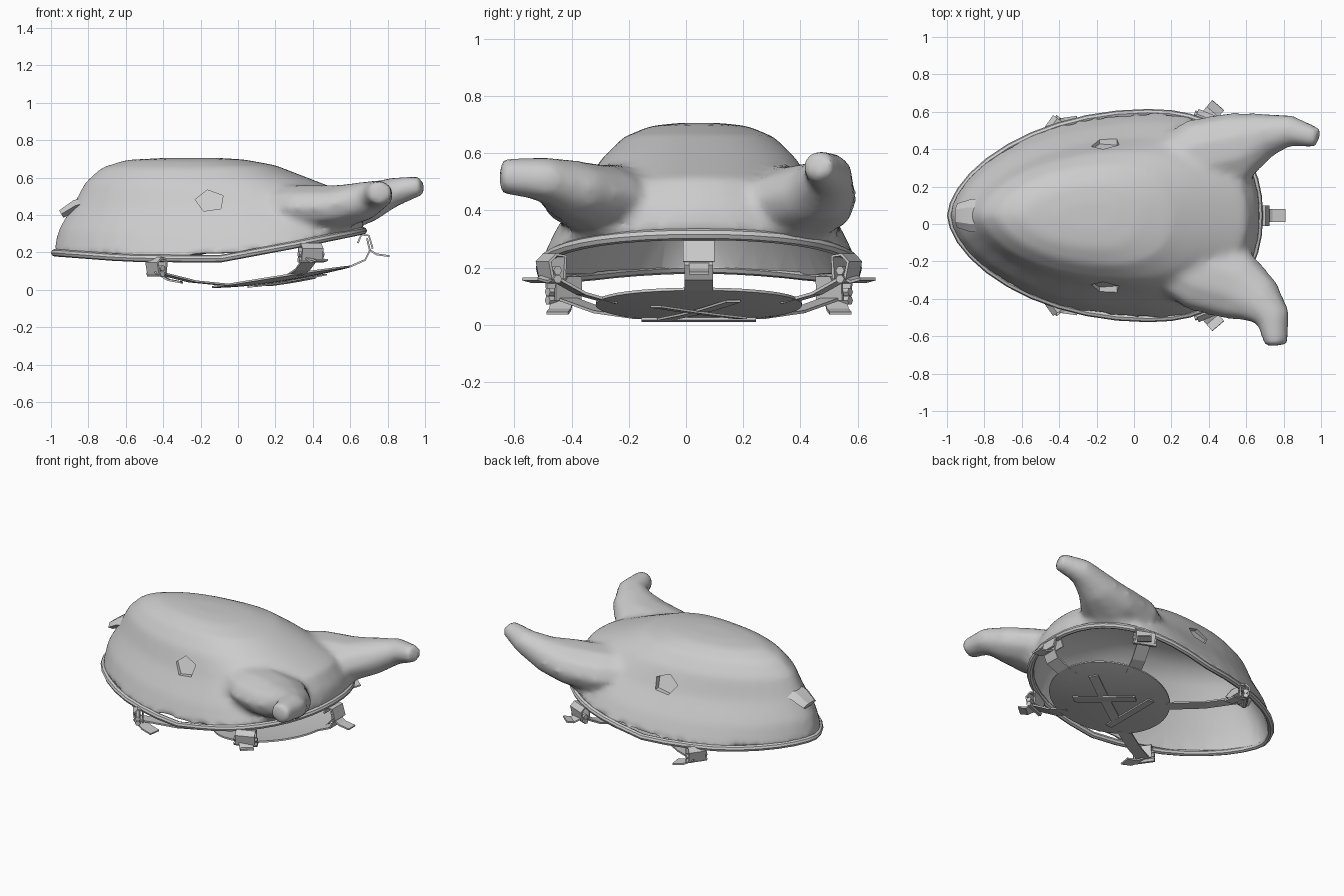
import bpy, bmesh, math
from mathutils import Vector

cube = bpy.data.objects.get("Cube")
if cube:
    bpy.data.objects.remove(cube, do_unlink=True)

grey = bpy.data.materials.new("plain_grey")
grey.use_nodes = True
grey.diffuse_color = (0.6, 0.6, 0.6, 1)
grey.node_tree.nodes["Principled BSDF"].inputs["Base Color"].default_value = (0.6, 0.6, 0.6, 1)
MID_Y = 0.045
UP = Vector((0, 0, 1))


def finish(name, bm):
    bmesh.ops.recalc_face_normals(bm, faces=bm.faces)
    me = bpy.data.meshes.new(name)
    bm.to_mesh(me)
    bm.free()
    ob = bpy.data.objects.new(name, me)
    me.materials.append(grey)
    bpy.context.collection.objects.link(ob)
    return ob


def select(ob):
    bpy.ops.object.select_all(action='DESELECT')
    ob.select_set(True)
    bpy.context.view_layer.objects.active = ob


def smooth(ob, angle=40):
    select(ob)
    bpy.ops.object.shade_smooth_by_angle(angle=math.radians(angle))


def modify(ob, kind, **settings):
    mod = ob.modifiers.new(kind.lower(), kind)
    for key, value in settings.items():
        setattr(mod, key, value)
    select(ob)
    bpy.ops.object.modifier_apply(modifier=mod.name)


def boolean(ob, tool, operation):
    modify(ob, 'BOOLEAN', object=tool, operation=operation, solver='EXACT')
    bpy.data.objects.remove(tool, do_unlink=True)


def loft(name, rings, closed=False):
    bm = bmesh.new()
    loops = [[bm.verts.new(p) for p in ring] for ring in rings]
    n = len(loops[0])
    pairs = list(zip(loops, loops[1:])) + ([(loops[-1], loops[0])] if closed else [])
    for a, b in pairs:
        for i in range(n):
            bm.faces.new((a[i], a[(i + 1) % n], b[(i + 1) % n], b[i]))
    if not closed:
        bm.faces.new(loops[0][::-1])
        bm.faces.new(loops[-1])
    return finish(name, bm)


def tube(name, path, widths, heights, sides=10, closed=False):
    path = [Vector(p) for p in path]
    rings = []
    for i, p in enumerate(path):
        if closed:
            d = path[(i + 1) % len(path)] - path[i - 1]
        else:
            d = path[min(i + 1, len(path) - 1)] - path[max(i - 1, 0)]
        side = d.cross(UP).normalized()
        up = side.cross(d).normalized()
        rings.append([p + side * widths[i] * math.cos(a) + up * heights[i] * math.sin(a)
                      for a in (math.tau * k / sides for k in range(sides))])
    return loft(name, rings, closed)


def ribbon(name, path, width_dir, width, thick=0.01):
    half = Vector(width_dir).normalized() * width / 2
    bm = bmesh.new()
    rows = [(bm.verts.new(Vector(p) - half), bm.verts.new(Vector(p) + half)) for p in path]
    for a, b in zip(rows, rows[1:]):
        bm.faces.new((a[0], a[1], b[1], b[0]))
    ob = finish(name, bm)
    modify(ob, 'SOLIDIFY', thickness=thick, offset=0)
    return ob


# Rim height along the length, and the egg-shaped outline of each level
RIM = [(-1, .2), (-.6, .17), (-.1, .165), (.3, .24), (.69, .32)]
LEVELS = [(0, -.99, .68, .56), (.25, -.96, .66, .5), (.5, -.885, .6, .415),
          (.74, -.82, .36, .345), (.9, -.73, .2, .265), (.98, -.6, .03, .17), (1, -.4, -.1, .07)]


def rim_z(x):
    for (x0, z0), (x1, z1) in zip(RIM, RIM[1:]):
        if x <= x1:
            return z0 + (z1 - z0) * (x - x0) / (x1 - x0)
    return RIM[-1][1]


def outline(front, back, half, n=40):
    mid = front + (back - front) * 0.64
    pts = []
    for k in range(n):
        c, s = math.cos(math.tau * k / n), math.sin(math.tau * k / n)
        reach = (back - mid) * abs(c) ** .85 if c > 0 else -(mid - front) * abs(c)
        bulge = abs(s) ** (.9 if c > 0 else 1.2)
        pts.append((mid + reach, MID_Y + half * math.copysign(bulge, s)))
    return pts


def dome(name, inset=0.0):
    base = outline(*LEVELS[0][1:])
    rings = []
    for t, front, back, half in LEVELS:
        ring = outline(front + inset, back - inset, half - inset)
        top = 0.705 - inset
        rings.append([(x, y, rim_z(b[0]) * (1 - t) + top * t) for (x, y), b in zip(ring, base)])
    if inset:
        rings.insert(0, [(x, y, -0.3) for x, y, z in rings[0]])
    return loft(name, rings)


# Hollow shell with two broad-based blended horns
shell = dome("mask_shell")
left_horn = tube("left_horn", [(.1, .25, .42), (.35, .37, .42), (.55, .41, .43), (.7, .475, .47),
                               (.84, .5, .525), (.985, .46, .56)],
                 [.15, .2, .195, .125, .085, .055], [.12, .14, .13, .11, .08, .055])
right_horn = tube("right_horn", [(.1, -.16, .43), (.35, -.27, .44), (.55, -.33, .445),
                                 (.67, -.41, .475), (.745, -.5, .51), (.76, -.65, .52)],
                  [.15, .2, .195, .14, .095, .064], [.12, .125, .12, .105, .08, .064])
for horn in (left_horn, right_horn):
    boolean(shell, horn, 'UNION')
modify(shell, 'REMESH', mode='VOXEL', voxel_size=0.022)
modify(shell, 'SMOOTH', factor=0.5, iterations=7)
boolean(shell, dome("cavity", 0.03), 'DIFFERENCE')

# Five-sided eye openings, backed by a thin lining
for side, word in ((-1, "right"), (1, "left")):
    y = MID_Y + side * .4
    ring = [(-.15 + .08 * math.cos(a), .475 + .06 * math.sin(a))
            for a in (math.tau * k / 5 + .5 for k in range(5))]
    hole = loft("eye_cutter", [[(x, y - .2, z) for x, z in ring], [(x, y + .2, z) for x, z in ring]])
    boolean(shell, hole, 'DIFFERENCE')
    ribbon(word + "_eye_lining", [(-.15, MID_Y + side * .395, .39), (-.15, MID_Y + side * .31, .56)],
           (1, 0, 0), .2, .006)
smooth(shell, 45)

# Rolled rim
edge = [(x, y, rim_z(x)) for x, y in outline(-.98, .67, .55)]
radius = [.02] * len(edge)
smooth(tube("rolled_rim", edge, radius, radius, 8, closed=True))

# Blunt nose
nose = tube("nose", [(-.76, MID_Y, .48), (-.87, MID_Y, .45), (-.945, MID_Y, .405)],
            [.09, .088, .065], [.036, .035, .026], 6)
smooth(nose, 30)


# Tilted, slightly bowl-shaped oval chin plate
def plate_z(x, w=0.0):
    return .015 + .11 * max(0, (x + .14) / .74) ** 1.7 + .025 * w * w


bm = bmesh.new()
bmesh.ops.create_grid(bm, x_segments=14, y_segments=14, size=1)
for v in bm.verts:
    u, w = v.co.x, v.co.y
    x = .23 + .37 * u * math.sqrt(1 - w * w / 2)
    across = w * math.sqrt(1 - u * u / 2)
    v.co = (x, MID_Y + .36 * across, plate_z(x, across))
plate = finish("chin_plate", bm)
modify(plate, 'SOLIDIFY', thickness=.01, offset=0)
smooth(plate)


def strap_set(name, rim, end, width, tail):
    """Strap from the rim to the plate, with a buckle, a rim loop and a loose tail."""
    rim, end, tail = Vector(rim), Vector(end), Vector(tail)
    out = Vector((rim.x - end.x, rim.y - end.y, 0)).normalized()
    along = out.cross(UP)
    start = rim - UP * .05
    sag = start.lerp(end, .5) - UP * .015
    ribbon(name + "_strap", [start, sag, end], along, width * .7)
    ribbon(name + "_rim_loop", [rim - UP * .06 - out * .03, rim - out * .035 + UP * .02,
                                rim + UP * .025, rim + out * .025, rim - UP * .06 + out * .012],
           along, width)
    ribbon(name + "_tail", [start, start + tail * .5 - UP * .015, start + tail],
           tail.cross(UP), width * .7)
    for k, drop in enumerate((.03, .06)):
        c = rim - UP * drop
        tube(f"{name}_buckle_bar_{k + 1}", [c - along * width * .6, c + along * width * .6],
             [.016, .016], [.016, .016], 6)


for side, word in ((-1, "right"), (1, "left")):
    strap_set("front_" + word, (-.44, MID_Y + side * .475, .145),
              (-.05, MID_Y + side * .2, plate_z(-.05, .55)), .11, (.14, side * .02, -.055))
    strap_set("rear_" + word, (.39, MID_Y + side * .52, .22),
              (.3, MID_Y + side * .3, plate_z(.3, .83)), .12, (.06, side * .07, -.01))

# Rear strap with its upright loop and loose tail
ribbon("back_strap", [(.5, MID_Y, plate_z(.5)), (.6, MID_Y, .125), (.68, MID_Y, .16),
                      (.705, MID_Y, .21), (.69, MID_Y, .275)], (0, 1, 0), .1)
ribbon("back_tail", [(.7, MID_Y, .215), (.74, MID_Y, .19), (.81, MID_Y, .18)], (0, 1, 0), .07)
ribbon("back_rim_loop", [(.64, MID_Y, .25), (.66, MID_Y, .295), (.7, MID_Y, .29), (.72, MID_Y, .22)],
       (0, 1, 0), .11)

# Crossed strap ends under the plate
for k, (dx, dy) in enumerate(((.19, .12), (.12, -.15))):
    path = [(.27 + dx * t, MID_Y + dy * t, plate_z(.27 + dx * t) - .01 - .004 * k)
            for t in (-1, -.3, .3, 1)]
    ribbon(f"cross_strap_{k + 1}", path, (-dy, dx, 0), .06, .008)
ribbon("plate_loop", [(.07, MID_Y + .2 * t, plate_z(.07) - .01) for t in (-1, 1)], (1, 0, .15), .04)
